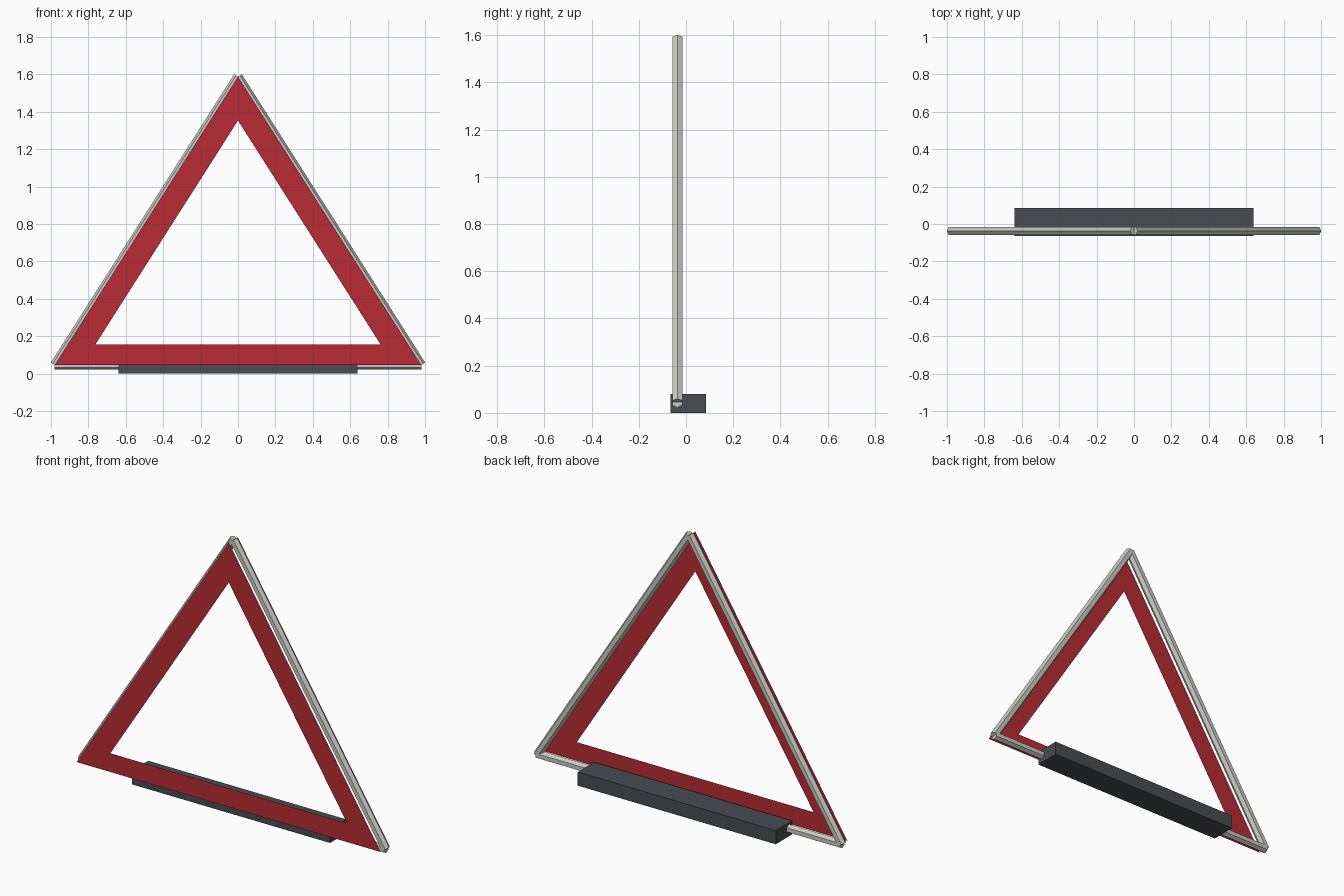
import bpy, bmesh, math
from mathutils import Vector

if "Cube" in bpy.data.objects:
    bpy.data.objects.remove(bpy.data.objects["Cube"])


def material(name, color):
    m = bpy.data.materials.new(name)
    m.diffuse_color = (*color, 1)
    m.use_nodes = True
    m.node_tree.nodes["Principled BSDF"].inputs["Base Color"].default_value = m.diffuse_color
    return m


def finish(name, bm, mat):
    mesh = bpy.data.meshes.new(name)
    bm.to_mesh(mesh)
    bm.free()
    mesh.materials.append(mat)
    obj = bpy.data.objects.new(name, mesh)
    bpy.context.collection.objects.link(obj)
    return obj


def hex_rod(name, a, b, radius, mat):
    # six-sided rod with one ridge facing out in the plane of the triangle
    a, b = Vector(a), Vector(b)
    depth = Vector((0, 1, 0))
    out = (b - a).normalized().cross(depth)
    bm = bmesh.new()
    rings = []
    for end in (a, b):
        rings.append([bm.verts.new(end + radius * (math.cos(t) * out + math.sin(t) * depth))
                      for t in (i * math.pi / 3 for i in range(6))])
    for i in range(6):
        j = (i + 1) % 6
        bm.faces.new((rings[0][i], rings[0][j], rings[1][j], rings[1][i]))
    for ring in rings:
        bm.faces.new(ring)
    bmesh.ops.recalc_face_normals(bm, faces=bm.faces)
    return finish(name, bm, mat)


red = material("reflector_red", (0.48, 0.025, 0.033))
metal = material("light_metal", (0.6, 0.6, 0.55))
dark = material("dark_plastic", (0.065, 0.075, 0.085))

outer = [(-0.98, 0.046), (0.98, 0.046), (0, 1.587)]
inner = [(-0.763, 0.155), (0.763, 0.155), (0, 1.353)]

# Thin red reflector sheet: a triangular ring facing the front
bm = bmesh.new()
vo = [bm.verts.new((x, -0.085, z)) for x, z in outer]
vi = [bm.verts.new((x, -0.085, z)) for x, z in inner]
for i in range(3):
    j = (i + 1) % 3
    bm.faces.new((vo[i], vo[j], vi[j], vi[i]))
finish("red_reflector", bm, red)

# Three rods behind the edges of the reflector
for i, name in enumerate(("bottom_rod", "right_rod", "left_rod")):
    (x0, z0), (x1, z1) = outer[i], outer[(i + 1) % 3]
    hex_rod(name, (x0, -0.037, z0), (x1, -0.037, z1), 0.0245, metal)

# Weighted foot
bm = bmesh.new()
bmesh.ops.create_cube(bm, size=1)
bmesh.ops.scale(bm, vec=(1.276, 0.15, 0.08), verts=bm.verts)
bmesh.ops.translate(bm, vec=(0, 0.01, 0.04), verts=bm.verts)
finish("base_block", bm, dark)
